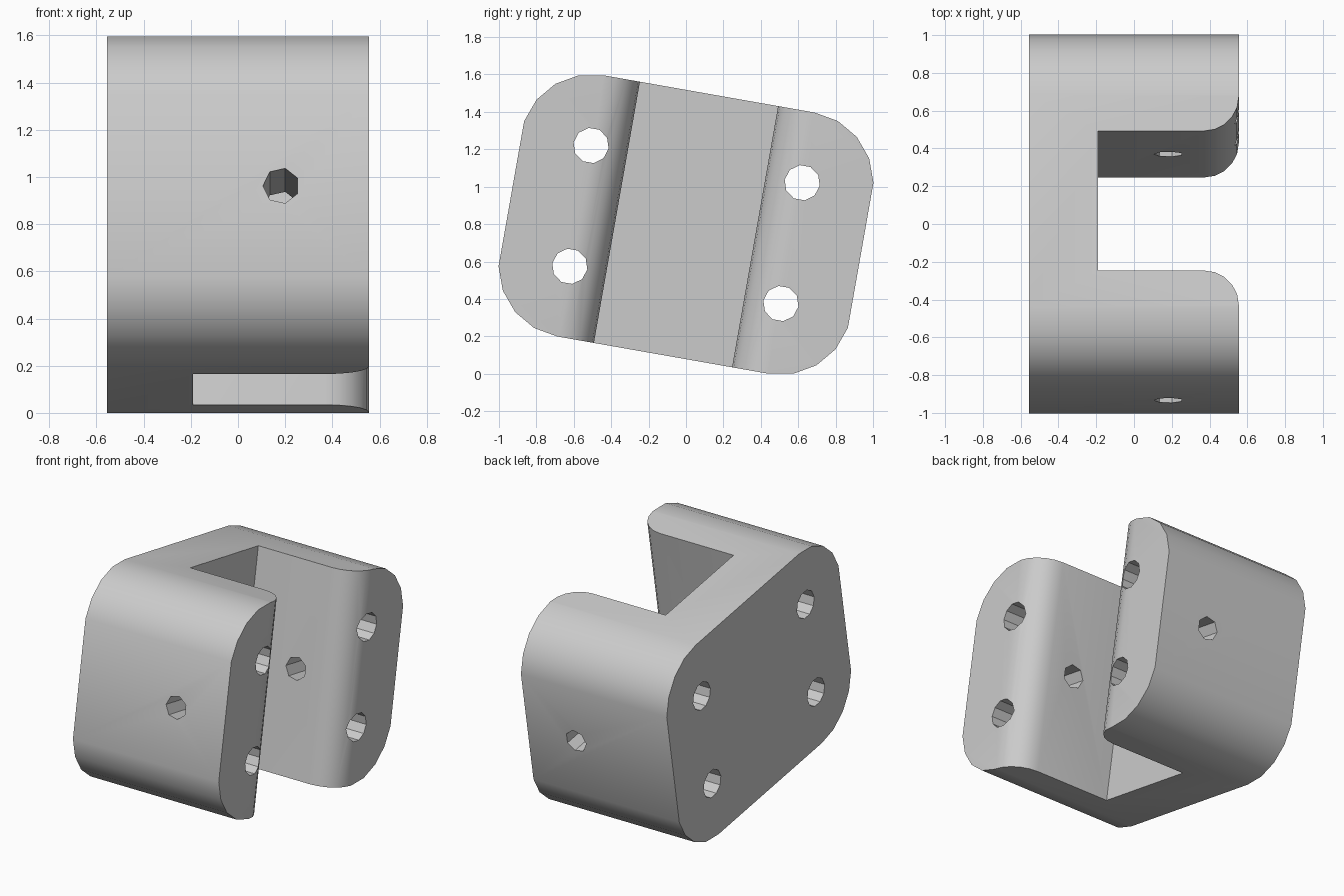
import bpy
import bmesh
from math import cos, sin, pi, radians
from mathutils import Matrix, Vector

cube = bpy.data.objects.get("Cube")
if cube:
    bpy.data.objects.remove(cube, do_unlink=True)

HALF_X = 0.555                 # half depth of the block
CORNER_Y, CORNER_Z = 0.573, 0.328   # corner centres, also the mounting holes
CORNER_R = 0.381
SLOT_HALF, SLOT_FLOOR, LIP_R = 0.375, -0.19, 0.185
TILT = radians(-10)

metal = bpy.data.materials.new("light_grey")
metal.use_nodes = True
grey = (0.6, 0.6, 0.6, 1)
metal.diffuse_color = grey
metal.node_tree.nodes["Principled BSDF"].inputs["Base Color"].default_value = grey


def prism(name, points, direction):
    """Extrude a closed planar outline along a direction."""
    bm = bmesh.new()
    face = bm.faces.new([bm.verts.new(p) for p in points])
    grown = bmesh.ops.extrude_face_region(bm, geom=[face])["geom"]
    moved = [g for g in grown if isinstance(g, bmesh.types.BMVert)]
    bmesh.ops.translate(bm, verts=moved, vec=Vector(direction))
    bmesh.ops.recalc_face_normals(bm, faces=bm.faces)
    return to_object(bm, name)


def rod(name, radius, sides, matrix):
    bm = bmesh.new()
    bmesh.ops.create_cone(bm, cap_ends=True, segments=sides, radius1=radius,
                          radius2=radius, depth=3, matrix=matrix)
    return to_object(bm, name)


def to_object(bm, name):
    mesh = bpy.data.meshes.new(name)
    bm.to_mesh(mesh)
    bm.free()
    mesh.materials.append(metal)
    obj = bpy.data.objects.new(name, mesh)
    bpy.context.collection.objects.link(obj)
    return obj


def cut(target, cutter):
    mod = target.modifiers.new("cut", "BOOLEAN")
    mod.operation = "DIFFERENCE"
    mod.solver = "EXACT"
    mod.object = cutter
    bpy.context.view_layer.objects.active = target
    bpy.ops.object.modifier_apply(modifier=mod.name)
    bpy.data.objects.remove(cutter, do_unlink=True)


# Rounded block, profile in the side plane
quarter = [(CORNER_Y + CORNER_R * cos(radians(a)),
            CORNER_Z + CORNER_R * sin(radians(a))) for a in range(10, 91, 20)]
left = [(-y, z) for y, z in reversed(quarter)]
upper = quarter + left
outline = upper + [(-y, -z) for y, z in upper]
bracket = prism("clevis_bracket", [(-HALF_X, y, z) for y, z in outline],
                (2 * HALF_X, 0, 0))

# Slot between the arms, flaring at the rounded lips
steps = 5
flare = [(HALF_X - LIP_R + LIP_R * sin(pi / 2 * i / steps),
          SLOT_HALF + LIP_R * (1 - cos(pi / 2 * i / steps))) for i in range(steps + 1)]
side = [(SLOT_FLOOR, SLOT_HALF)] + flare + [(1, SLOT_HALF + LIP_R)]
slot = side + [(x, -y) for x, y in reversed(side)]
cut(bracket, prism("slot_cutter", [(x, y, -1) for x, y in slot], (0, 0, 2)))

# Four mounting holes through the base and arms
for sy in (-1, 1):
    for sz in (-1, 1):
        place = Matrix.Translation((0, sy * CORNER_Y, sz * CORNER_Z))
        cut(bracket, rod("mount_cutter", 0.095, 10,
                         place @ Matrix.Rotation(pi / 2, 4, "Y")))

# Pivot hole across both arms
cut(bracket, rod("pivot_cutter", 0.077, 7,
                 Matrix.Translation((0.183, 0, 0)) @ Matrix.Rotation(pi / 2, 4, "X")
                 @ Matrix.Rotation(pi / 2, 4, "Z")))

# Tilt, stand on the ground and shade
bracket.data.transform(Matrix.Rotation(TILT, 4, "X"))
low = min(v.co.z for v in bracket.data.vertices)
bracket.data.transform(Matrix.Translation((0, 0, -low)))
bpy.ops.object.select_all(action="DESELECT")
bracket.select_set(True)
bpy.context.view_layer.objects.active = bracket
bpy.ops.object.shade_smooth_by_angle(angle=radians(30))
